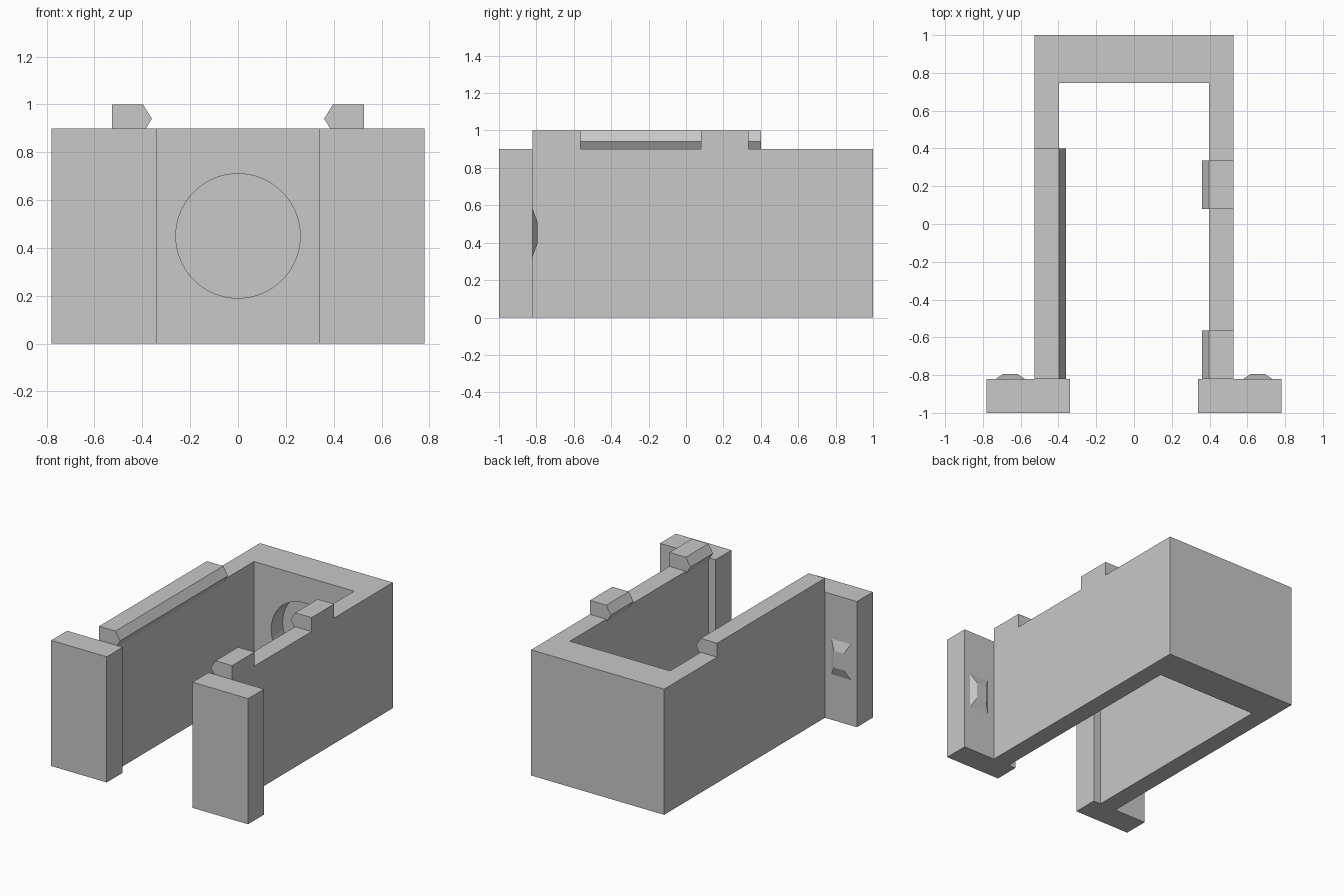
import bpy, bmesh
from mathutils import Vector

cube = bpy.data.objects.get("Cube")
if cube:
    bpy.data.objects.remove(cube, do_unlink=True)

grey = bpy.data.materials.new("light_grey")
grey.use_nodes = True
colour = (0.58, 0.58, 0.58, 1)
grey.diffuse_color = colour
grey.node_tree.nodes["Principled BSDF"].inputs["Base Color"].default_value = colour


def prism(name, points, offset):
    """Extrude a closed outline of 3D points along an offset."""
    bm = bmesh.new()
    face = bm.faces.new([bm.verts.new(p) for p in points])
    result = bmesh.ops.extrude_face_region(bm, geom=[face], use_keep_orig=True)
    moved = [v for v in result["geom"] if isinstance(v, bmesh.types.BMVert)]
    bmesh.ops.translate(bm, verts=moved, vec=Vector(offset))
    bmesh.ops.recalc_face_normals(bm, faces=bm.faces)
    return finish(name, bm)


def finish(name, bm):
    mesh = bpy.data.meshes.new(name)
    bm.to_mesh(mesh)
    bm.free()
    mesh.materials.append(grey)
    obj = bpy.data.objects.new(name, mesh)
    bpy.context.collection.objects.link(obj)
    return obj


WALL_TOP, OUTER, INNER = 0.9, 0.527, 0.397
FLANGE_BACK, BACK_INNER = -0.82, 0.747

# U-shaped body with a flange at the front of each side wall
half = [(INNER, BACK_INNER), (INNER, FLANGE_BACK), (0.34, FLANGE_BACK), (0.34, -1),
        (0.78, -1), (0.78, FLANGE_BACK), (OUTER, FLANGE_BACK), (OUTER, 1)]
outline = half + [(-x, y) for x, y in reversed(half)]
body = prism("body", [(x, y, 0) for x, y in outline], (0, 0, WALL_TOP))

# Round blind recess in the inside of the back wall
bpy.ops.mesh.primitive_cylinder_add(vertices=64, radius=0.26, depth=0.26,
                                    location=(0, BACK_INNER, 0.45),
                                    rotation=(1.570796, 0, 0))
cutter = bpy.context.object
cutter.name = "recess_cutter"
cutter.data.materials.append(grey)
cutter.hide_render = True
cutter.hide_set(True)
cut = body.modifiers.new("recess", "BOOLEAN")
cut.operation = "DIFFERENCE"
cut.solver = "EXACT"
cut.object = cutter
bpy.context.view_layer.objects.active = body
body.select_set(True)
bpy.ops.object.modifier_apply(modifier=cut.name)
bpy.data.objects.remove(cutter, do_unlink=True)
bpy.ops.object.shade_smooth_by_angle(angle=0.5)

# Snap rails with a pointed inner edge along the wall tops
rail = [(OUTER, WALL_TOP), (OUTER, 1), (INNER, 1), (0.36, 0.94),
        (INNER, 0.88), (INNER, WALL_TOP)]
for name, side, start, end in (("right_rail", -1, FLANGE_BACK, 0.4),
                               ("left_front_clip", 1, FLANGE_BACK, -0.565),
                               ("left_back_clip", 1, 0.08, 0.335)):
    prism(name, [(side * x, start, z) for x, z in rail], (0, end - start, 0))

# Shallow tapered bump on the back of each flange
for name, side in (("left_bump", 1), ("right_bump", -1)):
    bm = bmesh.new()
    bmesh.ops.create_cube(bm, size=2)
    for v in bm.verts:
        tip = v.co.y > 0
        v.co = (side * 0.655 + v.co.x * (0.04 if tip else 0.078),
                -0.795 if tip else FLANGE_BACK - 0.001,
                0.453 + v.co.z * (0.06 if tip else 0.13))
    finish(name, bm)
